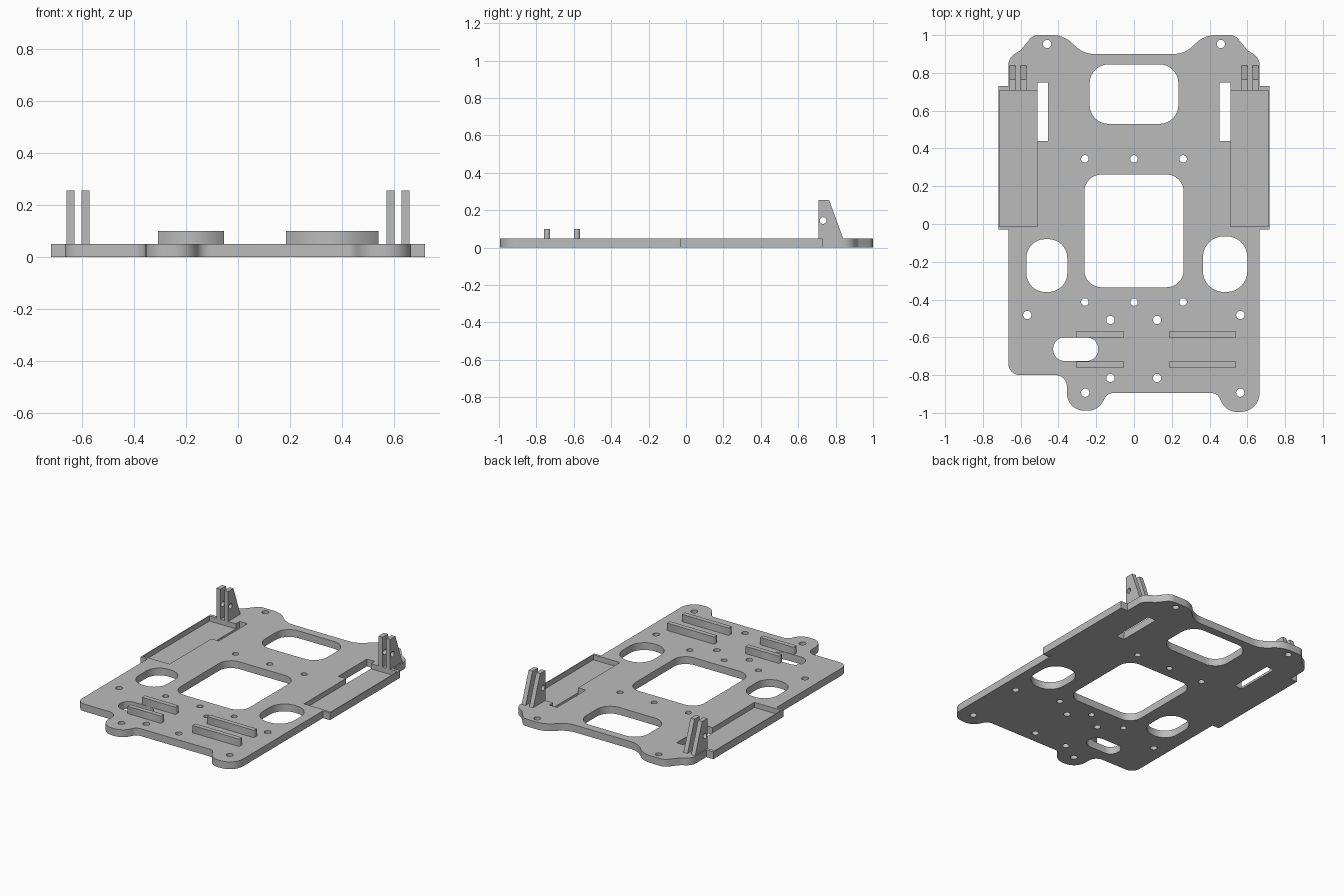
import bpy, bmesh, math
from mathutils import Vector, Matrix

cube = bpy.data.objects.get("Cube")
if cube:
    bpy.data.objects.remove(cube, do_unlink=True)

THICK = 0.05
FLOOR = 0.015

grey = bpy.data.materials.new("plain grey")
grey.use_nodes = True
grey.diffuse_color = (0.5, 0.5, 0.5, 1)
grey.node_tree.nodes["Principled BSDF"].inputs["Base Color"].default_value = (0.5, 0.5, 0.5, 1)


def rounded(corners, steps=8):
    """Polygon from (x, y, radius) corners, each rounded with an arc."""
    out = []
    for i, (x, y, r) in enumerate(corners):
        p = Vector((x, y))
        if r == 0:
            out.append(p)
            continue
        a = (Vector(corners[i - 1][:2]) - p).normalized()
        b = (Vector(corners[(i + 1) % len(corners)][:2]) - p).normalized()
        half = a.angle(b) / 2
        centre = p + (a + b).normalized() * (r / math.sin(half))
        start = p + a * (r / math.tan(half)) - centre
        end = p + b * (r / math.tan(half)) - centre
        sweep = start.angle_signed(end)
        for k in range(steps + 1):
            out.append(centre + Matrix.Rotation(-sweep * k / steps, 2) @ start)
    return out


def rect(x0, x1, y0, y1, r=0):
    return rounded([(x0, y0, r), (x1, y0, r), (x1, y1, r), (x0, y1, r)])


def circle(x, y, r, n=24):
    return [Vector((x + r * math.cos(math.tau * k / n), y + r * math.sin(math.tau * k / n)))
            for k in range(n)]


def slab(name, loops, depth, matrix=Matrix()):
    """Flat shape with holes, extruded from 0 to depth, then placed by matrix."""
    curve = bpy.data.curves.new(name, 'CURVE')
    curve.dimensions = '2D'
    curve.fill_mode = 'BOTH'
    curve.extrude = depth / 2
    for loop in loops:
        s = curve.splines.new('POLY')
        s.points.add(len(loop) - 1)
        for pt, co in zip(s.points, loop):
            pt.co = (co.x, co.y, 0, 1)
        s.use_cyclic_u = True
    temp = bpy.data.objects.new(name + "_curve", curve)
    bpy.context.collection.objects.link(temp)
    bpy.context.view_layer.update()
    mesh = bpy.data.meshes.new_from_object(temp.evaluated_get(bpy.context.evaluated_depsgraph_get()))
    bpy.data.objects.remove(temp, do_unlink=True)
    bm = bmesh.new()
    bm.from_mesh(mesh)
    bmesh.ops.remove_doubles(bm, verts=bm.verts, dist=0.0001)
    bmesh.ops.translate(bm, verts=bm.verts, vec=(0, 0, depth / 2))
    bmesh.ops.transform(bm, matrix=matrix, verts=bm.verts)
    bmesh.ops.recalc_face_normals(bm, faces=bm.faces)
    bm.to_mesh(mesh)
    bm.free()
    mesh.materials.clear()
    mesh.materials.append(grey)
    ob = bpy.data.objects.new(name, mesh)
    bpy.context.collection.objects.link(ob)
    return ob


def smooth(ob):
    bpy.ops.object.select_all(action='DESELECT')
    bpy.context.view_layer.objects.active = ob
    ob.select_set(True)
    bpy.ops.object.shade_smooth_by_angle(angle=math.radians(30))


# Base plate outline: front lobes, side ledges and rear lobes
rear = [(0.718, -0.03, 0), (0.718, 0.73, 0), (0.665, 0.73, 0), (0.665, 0.88, 0.07),
        (0.60, 0.92, 0.05), (0.535, 1.0, 0.06), (0.37, 1.0, 0.15), (0.27, 0.9, 0.15)]
outline = [(-0.665, -0.8, 0.06), (-0.355, -0.8, 0.06), (-0.355, -0.988, 0.09),
           (-0.19, -0.988, 0.09), (-0.14, -0.895, 0.05), (0.44, -0.895, 0.05),
           (0.49, -0.995, 0.09), (0.665, -0.995, 0.1), (0.665, -0.03, 0)]
outline += rear + [(-x, y, r) for x, y, r in reversed(rear)] + [(-0.665, -0.03, 0)]

# Windows and slots
loops = [rounded(outline),
         rect(-0.235, 0.235, 0.53, 0.845, 0.1),
         rect(-0.263, 0.263, -0.335, 0.262, 0.09),
         rect(-0.57, -0.353, -0.36, -0.08, 0.1),
         rect(0.365, 0.6, -0.36, -0.065, 0.11),
         rect(-0.428, -0.19, -0.725, -0.6, 0.06),
         rect(-0.512, -0.454, 0.44, 0.75),
         rect(0.452, 0.512, 0.44, 0.75)]

# Screw holes
for x in (-0.26, 0, 0.26):
    loops += [circle(x, 0.345, 0.02), circle(x, -0.413, 0.02)]
for x in (-0.125, 0.122):
    loops += [circle(x, -0.508, 0.022), circle(x, -0.815, 0.022)]
for x, y in ((-0.565, -0.482), (0.563, -0.482), (-0.258, -0.893), (0.563, -0.893),
             (-0.46, 0.953), (0.46, 0.953)):
    loops.append(circle(x, y, 0.022))
plate = slab("base_plate", loops, THICK)

# Shallow side pockets cut into the plate
for side in (-1, 1):
    x0, x1 = sorted((side * 0.51, side * 0.712))
    cutter = slab("pocket_cutter", [rect(x0, x1, -0.013, 0.708)], 0.1,
                  Matrix.Translation((0, 0, FLOOR)))
    cutter.hide_render = True
    mod = plate.modifiers.new("pocket", 'BOOLEAN')
    mod.operation = 'DIFFERENCE'
    mod.solver = 'EXACT'
    mod.object = cutter
    bpy.ops.object.select_all(action='DESELECT')
    bpy.context.view_layer.objects.active = plate
    plate.select_set(True)
    bpy.ops.object.modifier_apply(modifier=mod.name)
    bpy.data.objects.remove(cutter, do_unlink=True)
smooth(plate)

# Upright bracket fins with a pin hole, in pairs at each rear corner
upright = Matrix(((0, 0, 1, 0), (1, 0, 0, 0), (0, 1, 0, 0), (0, 0, 0, 1)))
fin_profile = [Vector(p) for p in ((0.708, THICK), (0.84, THICK), (0.765, 0.255), (0.708, 0.255))]
for side, label in ((-1, "right"), (1, "left")):
    for inner, place in ((0.57, "inner"), (0.628, "outer")):
        x = min(side * inner, side * (inner + 0.03))
        fin = slab(f"{label}_{place}_fin", [fin_profile, circle(0.733, 0.145, 0.018)], 0.03,
                   Matrix.Translation((x, 0, 0)) @ upright)
        smooth(fin)

# Raised retaining bars near the front
for x0, x1, label in ((-0.307, -0.053, "right"), (0.185, 0.54, "left")):
    for y0, y1, place in ((-0.6, -0.568, "rear"), (-0.759, -0.727, "front")):
        slab(f"{label}_{place}_bar", [rect(x0, x1, y0, y1)], 0.05,
             Matrix.Translation((0, 0, THICK)))
